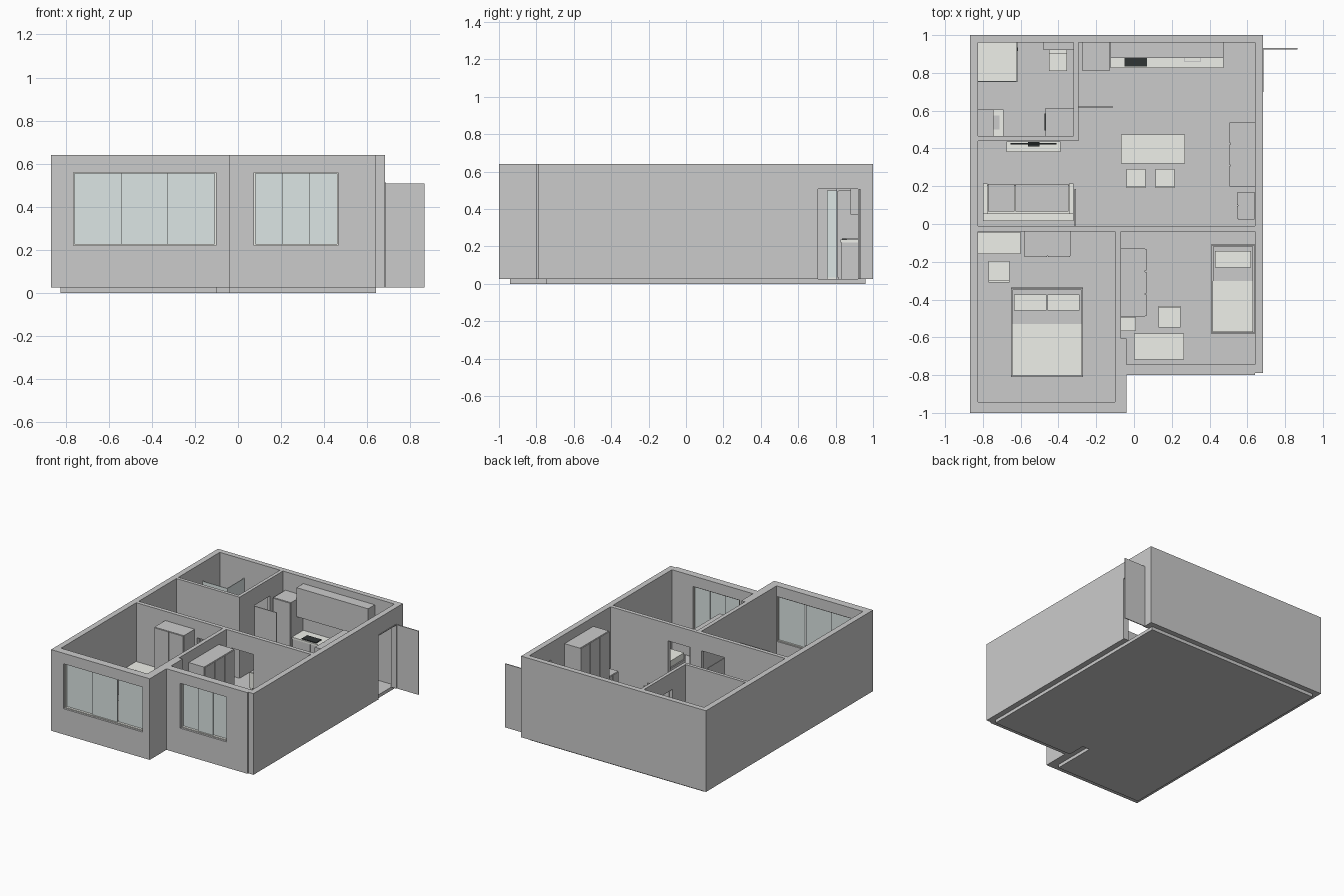
import bpy, bmesh

if "Cube" in bpy.data.objects:
    bpy.data.objects.remove(bpy.data.objects["Cube"])

FL = 0.025   # floor level
TOP = 0.64   # wall top


def material(name, col):
    m = bpy.data.materials.new(name)
    m.diffuse_color = (*col, 1)
    m.use_nodes = True
    m.node_tree.nodes["Principled BSDF"].inputs["Base Color"].default_value = m.diffuse_color
    return m


LIGHT = material("light", (0.86, 0.87, 0.82))
GLASS = material("glass", (0.72, 0.79, 0.78))
PANEL = material("panel", (0.62, 0.64, 0.63))
DARK = material("dark", (0.03, 0.035, 0.035))


def finish(name, bm, mat=None):
    bmesh.ops.recalc_face_normals(bm, faces=bm.faces)
    me = bpy.data.meshes.new(name)
    bm.to_mesh(me)
    bm.free()
    ob = bpy.data.objects.new(name, me)
    bpy.context.collection.objects.link(ob)
    if mat:
        me.materials.append(mat)
    return ob


def prism(name, pts, z0, z1, mat=None):
    bm = bmesh.new()
    f = bm.faces.new([bm.verts.new((x, y, z0)) for x, y in pts])
    r = bmesh.ops.extrude_face_region(bm, geom=[f])
    for v in r["geom"]:
        if isinstance(v, bmesh.types.BMVert):
            v.co.z = z1
    return finish(name, bm, mat)


def boxes(name, specs, mat=None):
    """One object out of boxes given as (x0, x1, y0, y1, z0, z1)."""
    bm = bmesh.new()
    for x0, x1, y0, y1, z0, z1 in specs:
        for v in bmesh.ops.create_cube(bm, size=1)["verts"]:
            v.co.x = x0 if v.co.x < 0 else x1
            v.co.y = y0 if v.co.y < 0 else y1
            v.co.z = z0 if v.co.z < 0 else z1
    return finish(name, bm, mat)


def box(name, x0, x1, y0, y1, z0, z1, mat=None):
    return boxes(name, [(x0, x1, y0, y1, z0, z1)], mat)


def cut(target, cutter):
    m = target.modifiers.new("cut", "BOOLEAN")
    m.operation, m.solver, m.object = "DIFFERENCE", "EXACT", cutter
    bpy.context.view_layer.objects.active = target
    bpy.ops.object.modifier_apply(modifier=m.name)
    bpy.data.objects.remove(cutter, do_unlink=True)


# Floor slab
prism("floor", [(-.825, -.942), (-.1, -.942), (-.1, -.605), (-.04, -.605), (-.04, -.745),
                (.64, -.745), (.64, .96), (-.825, .96)], 0, FL)

# Walls: outline minus rooms and openings
walls = prism("walls", [(-.868, -1), (-.04, -1), (-.04, -.8), (.64, -.8), (.64, -.79),
                        (.683, -.79), (.683, 1), (-.868, 1)], FL, TOP)
rooms = [
    [(-.825, .465), (-.32, .465), (-.32, .96), (-.825, .96)],
    [(-.825, -.01), (.64, -.01), (.64, .96), (-.295, .96), (-.295, .44), (-.825, .44)],
    [(-.825, -.942), (-.1, -.942), (-.1, -.04), (-.825, -.04)],
    [(-.04, -.745), (.64, -.745), (.64, -.04), (-.07, -.04), (-.07, -.605), (-.04, -.605)],
]
for r in rooms:
    cut(walls, prism("room_cutter", r, -.1, .8))
WIN = [("wide_window", -.765, -.102, -1, -.942), ("narrow_window", .075, .465, -.8, -.745)]
openings = [(.63, .7, .7, .925, -.1, .515), (-.315, -.125, -.05, 0, -.1, .51),
            (-.03, .16, -.05, 0, -.1, .51), (-.33, -.285, .62, .805, -.1, .51)]
openings += [(x0, x1, y0 - .02, y1 + .02, .22, .56) for _, x0, x1, y0, y1 in WIN]
for o in openings:
    cut(walls, box("opening_cutter", *o))

# Windows: frame and three staggered sliding panes
for name, x0, x1, y0, y1 in WIN:
    t, ya, yb = .006, y0 + .015, y1 - .008
    boxes(name + "_frame", [(x0, x1, ya, yb, .22, .22 + t), (x0, x1, ya, yb, .56 - t, .56),
                            (x0, x0 + t, ya, yb, .22 + t, .56 - t),
                            (x1 - t, x1, ya, yb, .22 + t, .56 - t)], LIGHT)
    w = (x1 - x0 - 2 * t) / 3
    for i in range(3):
        y = ya + (.008 if i % 2 else .018)
        a = x0 + t + i * w
        box(f"{name}_pane_{i + 1}", a, a + w, y, y + .006, .22 + t, .56 - t, GLASS)

# Door leaves, all standing open, and the entrance frame
box("entrance_door", .683, .865, .925, .932, FL, .508, PANEL)
boxes("entrance_frame", [(.64, .686, .7, .705, FL, .515), (.64, .686, .92, .925, FL, .515),
                         (.64, .686, .705, .92, .508, .515)], PANEL)
box("bedroom_door", -.315, -.308, -.01, .185, FL, .505, PANEL)
box("bathroom_door", -.295, -.11, .616, .623, FL, .505, PANEL)


def cabinet(name, x0, x1, y0, y1, h, axis, side, n=2, mat=PANEL):
    """Body with n door fronts on one face."""
    t, g = .006, .003
    parts = []
    if axis == "y":
        body = (x0, x1, y0 + t, y1, FL, h) if side < 0 else (x0, x1, y0, y1 - t, FL, h)
        f0 = y0 if side < 0 else y1 - t
        w = (x1 - x0) / n
        parts = [(x0 + i * w + g, x0 + (i + 1) * w - g, f0, f0 + t, FL + .01, h - g) for i in range(n)]
    else:
        body = (x0 + t, x1, y0, y1, FL, h) if side < 0 else (x0, x1 - t, y0, y1, FL, h)
        f0 = x0 if side < 0 else x1 - t
        w = (y1 - y0) / n
        parts = [(f0, f0 + t, y0 + i * w + g, y0 + (i + 1) * w - g, FL + .01, h - g) for i in range(n)]
    boxes(name, [body] + parts, mat)


def table(name, x0, x1, y0, y1, h=.195, mat=LIGHT):
    l = .014
    legs = [(x, x + l, y, y + l, FL, h - .012) for x in (x0 + .006, x1 - .02) for y in (y0 + .006, y1 - .02)]
    boxes(name, [(x0, x1, y0, y1, h - .012, h)] + legs, mat)


def chair(name, x0, x1, y0, y1, back):
    table(name + "_seat", x0, x1, y0, y1, .13)
    yb = y0 if back < 0 else y1 - .01
    box(name + "_back", x0, x1, yb, yb + .01, .13, .235, LIGHT)


# Kitchen
cabinet("fridge", -.275, -.127, .81, .96, .5, "y", -1, 1)
boxes("base_cabinets", [(-.125 + i * .15, .022 + i * .15, .832, .96, FL, .222) for i in range(4)], PANEL)
counter = box("worktop", -.125, .475, .825, .96, .222, .236, LIGHT)
boxes("wall_cabinets", [(-.125 + i * .15, .025 + i * .15, .88, .96, .37, .59) for i in range(4)], PANEL)
box("cooktop", -.05, .07, .835, .9, .236, .242, DARK)
boxes("kitchen_sink", [(.265, .355, .857, .862, .236, .242), (.265, .355, .925, .93, .236, .242),
                       (.265, .27, .862, .925, .236, .242), (.35, .355, .862, .925, .236, .242)], PANEL)

# Dining and hall
table("dining_table", -.07, .27, .32, .475)
chair("dining_chair_1", -.04, .06, .19, .29, -1)
chair("dining_chair_2", .115, .215, .19, .29, -1)
cabinet("hall_closet", .505, .64, .195, .54, .57, "x", -1, 3)
cabinet("shoe_cabinet", .545, .637, .025, .17, .19, "x", -1)

# Living room
boxes("sofa_frame", [(-.8, -.32, .015, .055, FL, .215), (-.8, -.775, .055, .215, FL, .16),
                     (-.345, -.32, .055, .215, FL, .16), (-.775, -.345, .055, .205, FL + .01, .08)], LIGHT)
boxes("sofa_cushions", [(-.773, -.632, .065, .212, .08, .125), (-.628, -.347, .065, .212, .08, .125)], PANEL)
box("media_stand", -.675, -.39, .38, .438, FL, .13, LIGHT)
boxes("television", [(-.655, -.41, .42, .429, .145, .29), (-.56, -.5, .41, .435, .13, .145)], DARK)

# Bathroom
box("shower_tray", -.825, -.617, .753, .96, FL, .035, LIGHT)
boxes("shower_screen", [(-.622, -.617, .753, .96, .035, .5), (-.825, -.622, .753, .758, .035, .5)], GLASS)
box("shower_handle", -.617, -.613, .915, .935, .22, .26, DARK)
boxes("toilet", [(-.445, -.36, .86, .92, FL, .09), (-.45, -.355, .81, .92, .09, .125),
                 (-.45, -.355, .9, .92, .125, .2)], LIGHT)
box("toilet_ledge", -.48, -.32, .92, .96, FL, .27, PANEL)
box("vanity", -.825, -.69, .465, .605, FL, .21, LIGHT)
box("vanity_basin", -.745, -.713, .5, .575, .21, .216, PANEL)
box("mirror_cabinet", -.825, -.745, .465, .605, .33, .48, PANEL)
box("washing_machine", -.468, -.32, .465, .613, FL, .22, PANEL)
box("washer_door", -.473, -.468, .495, .585, .07, .16, DARK)


def bed(name, x0, x1, y0, y1, pillows):
    ym = y0 + .55 * (y1 - y0)
    boxes(name + "_frame", [(x0, x1, y0, y1, .04, .085), (x0, x1, y1 - .01, y1, .085, .22),
                            (x0, x1, y0, y0 + .008, .085, .12)]
          + [(x, x + .02, y, y + .02, FL, .04) for x in (x0, x1 - .02) for y in (y0, y1 - .02)], PANEL)
    box(name + "_mattress", x0 + .008, x1 - .008, y0 + .01, y1 - .012, .085, .13, PANEL)
    box(name + "_blanket", x0 + .006, x1 - .006, y0 + .009, y0 + .28, .095, .136, LIGHT)
    w = (x1 - x0 - .03) / pillows
    boxes(name + "_pillows", [(x0 + .018 + i * w, x0 + .012 + (i + 1) * w, y1 - .122, y1 - .037, .13, .155)
                              for i in range(pillows)], LIGHT)


# Large bedroom
bed("double_bed", -.652, -.27, -.81, -.335, 2)
cabinet("wardrobe", -.582, -.335, -.175, -.04, .57, "y", -1)
table("dressing_table", -.825, -.6, -.16, -.042)
chair("dressing_chair", -.77, -.66, -.31, -.197, -1)

# Small bedroom
bed("single_bed", .41, .637, -.582, -.107, 1)
cabinet("small_wardrobe", -.07, .065, -.49, -.13, .56, "x", 1, 3)
cabinet("nightstand", -.07, .01, -.567, -.493, .13, "x", 1, 1, LIGHT)
table("desk", 0, .265, -.717, -.58)
chair("desk_chair", .13, .245, -.547, -.433, 1)
